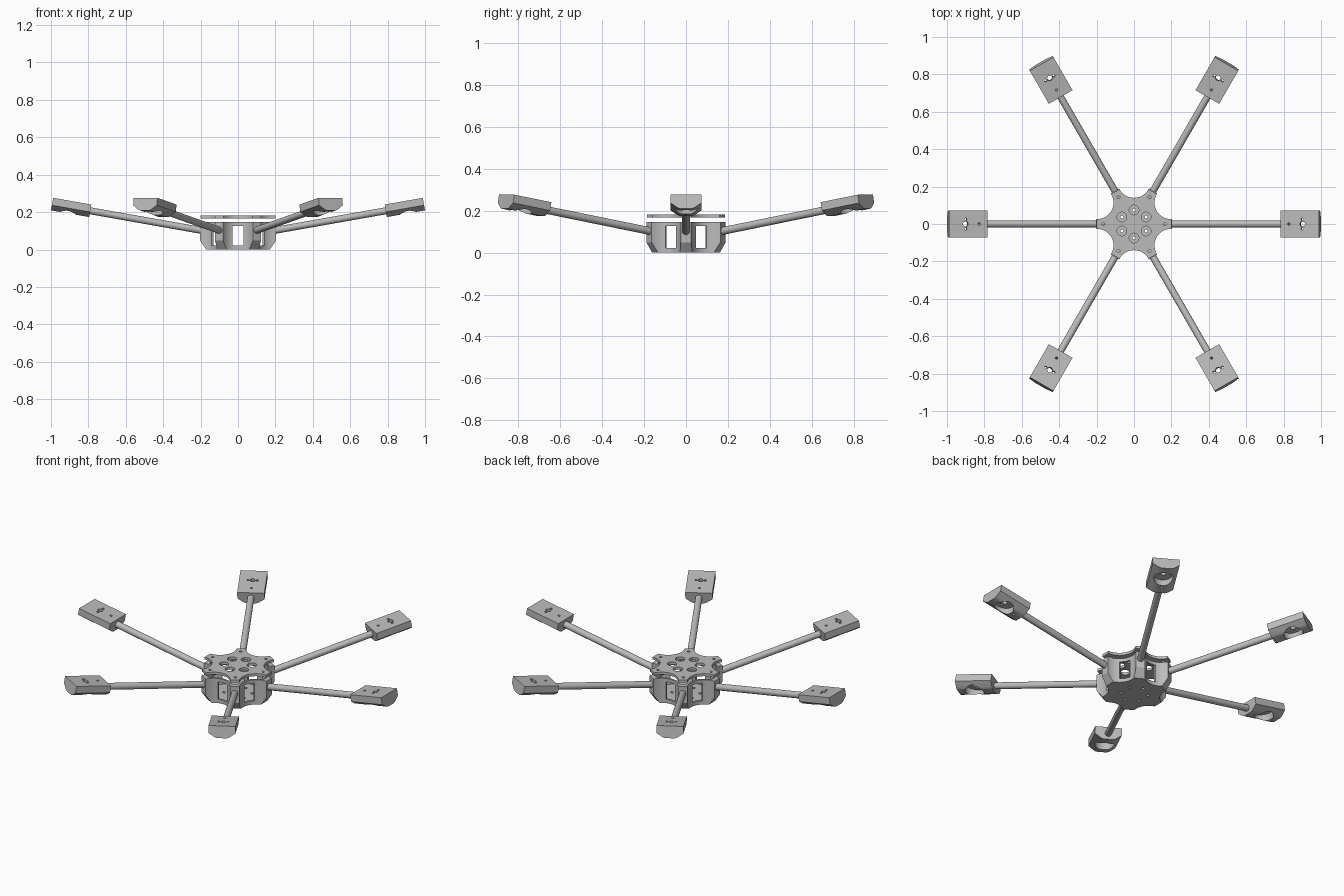
import bpy, bmesh
from math import radians, cos, sin
from mathutils import Matrix, Vector

cube = bpy.data.objects.get("Cube")
if cube:
    bpy.data.objects.remove(cube, do_unlink=True)

grey = bpy.data.materials.new("frame grey")
grey.use_nodes = True
grey.diffuse_color = (0.5, 0.5, 0.5, 1)
grey.node_tree.nodes["Principled BSDF"].inputs["Base Color"].default_value = (0.5, 0.5, 0.5, 1)

TILT = radians(10)
SIXTHS = [radians(60 * k) for k in range(6)]
BETWEEN = [a + radians(30) for a in SIXTHS]


def spin(a):
    return Matrix.Rotation(a, 4, 'Z')


def prism(bm, outline, low, high, matrix=Matrix()):
    """Extrude a 2D outline along local z."""
    bottom = [bm.verts.new(matrix @ Vector((x, y, low))) for x, y in outline]
    top = [bm.verts.new(matrix @ Vector((x, y, high))) for x, y in outline]
    bm.faces.new(bottom)
    bm.faces.new(top)
    for i in range(len(outline)):
        j = (i + 1) % len(outline)
        bm.faces.new((bottom[i], bottom[j], top[j], top[i]))


def circle(x, y, r, n=24):
    return [(x + r * cos(radians(360 * i / n)), y + r * sin(radians(360 * i / n))) for i in range(n)]


def polar_circle(angle, dist, r, n=24):
    return circle(dist * cos(angle), dist * sin(angle), r, n)


def finish(name, bm):
    bmesh.ops.recalc_face_normals(bm, faces=bm.faces)
    mesh = bpy.data.meshes.new(name)
    bm.to_mesh(mesh)
    bm.free()
    mesh.materials.append(grey)
    obj = bpy.data.objects.new(name, mesh)
    bpy.context.scene.collection.objects.link(obj)
    return obj


def activate(obj):
    bpy.ops.object.select_all(action='DESELECT')
    obj.select_set(True)
    bpy.context.view_layer.objects.active = obj


def cut(obj, bm):
    cutter = finish("cutter", bm)
    cutter.hide_render = True
    mod = obj.modifiers.new("cut", 'BOOLEAN')
    mod.operation = 'DIFFERENCE'
    mod.solver = 'EXACT'
    mod.object = cutter
    activate(obj)
    bpy.ops.object.modifier_apply(modifier=mod.name)
    bpy.data.objects.remove(cutter, do_unlink=True)


def smooth(obj):
    activate(obj)
    bpy.ops.object.shade_smooth_by_angle(angle=radians(25))


def star(radius, sweep, tip, tip_half):
    """Six-pointed outline with a concave arc between neighbouring tips."""
    pts = []
    for a in SIXTHS:
        for side in (-tip_half, tip_half):
            pts.append((spin(a) @ Vector((tip, side, 0)))[:2])
        b = a + radians(30)
        for i in range(17):
            t = b + radians(180 + sweep - 2 * sweep * i / 16)
            pts.append((0.228 * cos(b) + radius * cos(t), 0.228 * sin(b) + radius * sin(t)))
    return pts


# Hub tray: hollow star with windows, tip chamfers and screw holes
bm = bmesh.new()
prism(bm, star(0.088, 58, 0.204, 0.025), 0, 0.146)
hub = finish("hub_tray", bm)

bm = bmesh.new()
prism(bm, star(0.1, 45, 0.178, 0.016), 0.014, 0.2)
cut(hub, bm)

bm = bmesh.new()
upright = Matrix.Rotation(radians(90), 4, 'X')
for a in BETWEEN:
    prism(bm, [(0.11, -0.03), (0.17, -0.03), (0.17, 0.03), (0.11, 0.03)], 0.022, 0.126, spin(a))
    prism(bm, polar_circle(a, 0.075, 0.008, 12), -0.01, 0.02)
for a in SIXTHS:
    prism(bm, [(0.163, -0.01), (0.23, -0.01), (0.23, 0.086)], -0.05, 0.05, spin(a) @ upright)
cut(hub, bm)
smooth(hub)

# Top plate with large access holes and small screw holes
bm = bmesh.new()
prism(bm, star(0.088, 58, 0.2, 0.025), 0.167, 0.182)
plate = finish("top_plate", bm)
bm = bmesh.new()
for a in BETWEEN:
    prism(bm, polar_circle(a, 0.075, 0.026), 0.1, 0.2)
for a in SIXTHS:
    prism(bm, polar_circle(a, 0.165, 0.008, 12), 0.1, 0.2)
cut(plate, bm)
smooth(plate)

# Motor mount: x runs outward along the arm, z is the mount's own up
half = [(0.073, 0.034), (0.073, -0.006), (0.042, -0.028), (0.028, -0.034)]
section = half + [(-y, z) for y, z in reversed(half)]
along = Matrix(((0, 0, 1, 0), (1, 0, 0, 0), (0, 1, 0, 0), (0, 0, 0, 1)))
bm = bmesh.new()
prism(bm, section, 0, 0.207, along)
mount = finish("motor_mount_1", bm)
bm = bmesh.new()
prism(bm, circle(0.115, 0, 0.052, 40), -0.06, 0.004)
cut(mount, bm)
bm = bmesh.new()
prism(bm, circle(0.118, 0, 0.014), -0.06, 0.06)
for x, y in ((0.118, 0.025), (0.118, -0.025), (0.045, 0)):
    prism(bm, circle(x, y, 0.007, 12), -0.06, 0.06)
cut(mount, bm)
smooth(mount)

# Arm tube, sharing the mount's frame
bm = bmesh.new()
prism(bm, circle(0, 0, 0.0185, 32), -0.65, 0.03, along)
arm = finish("arm_tube_1", bm)
smooth(arm)

# Repeat arms and mounts around the hub
frame = Matrix.Translation((0.79, 0, 0.207)) @ Matrix.Rotation(-TILT, 4, 'Y')
for k, a in enumerate(SIXTHS):
    for first, name in ((mount, "motor_mount_"), (arm, "arm_tube_")):
        obj = first
        if k:
            obj = first.copy()
            obj.name = name + str(k + 1)
            bpy.context.scene.collection.objects.link(obj)
        obj.matrix_world = spin(a) @ frame
